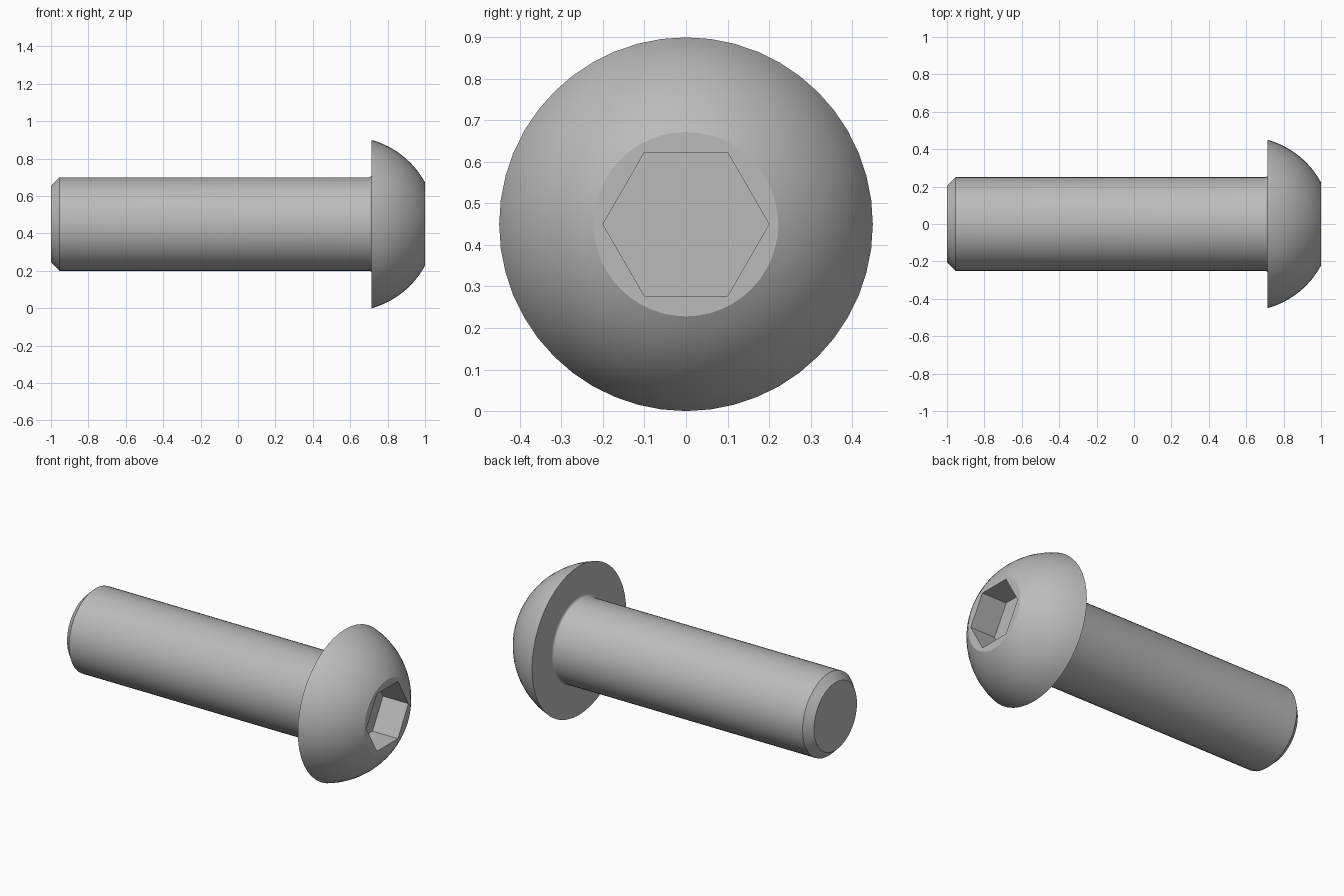
import bpy, bmesh, math
from mathutils import Vector

if "Cube" in bpy.data.objects:
    bpy.data.objects.remove(bpy.data.objects["Cube"], do_unlink=True)

AXIS_Z = 0.45
SEGMENTS = 48

steel = bpy.data.materials.new("grey_steel")
steel.use_nodes = True
GREY = (0.5, 0.5, 0.5, 1)
steel.diffuse_color = GREY
steel.node_tree.nodes["Principled BSDF"].inputs["Base Color"].default_value = GREY


def ring(bm, x, radius, count):
    """Circle of vertices around the bolt axis."""
    return [bm.verts.new((x, radius * math.cos(math.tau * i / count),
                          AXIS_Z + radius * math.sin(math.tau * i / count)))
            for i in range(count)]


def bridge(bm, a, b):
    n = len(a)
    for i in range(n):
        j = (i + 1) % n
        bm.faces.new((a[i], a[j], b[j], b[i]))


def lathe(bm, profile):
    rings = [ring(bm, x, r, SEGMENTS) for x, r in profile]
    for a, b in zip(rings, rings[1:]):
        bridge(bm, a, b)
    return rings


def loop_edges(bm, loop):
    return [bm.edges.get((loop[i - 1], loop[i])) for i in range(len(loop))]


def finish(bm, name):
    bm.normal_update()
    mesh = bpy.data.meshes.new(name)
    bm.to_mesh(mesh)
    bm.free()
    mesh.materials.append(steel)
    obj = bpy.data.objects.new(name, mesh)
    bpy.context.collection.objects.link(obj)
    bpy.ops.object.select_all(action='DESELECT')
    obj.select_set(True)
    bpy.context.view_layer.objects.active = obj
    bpy.ops.object.shade_smooth_by_angle(angle=math.radians(25))
    return obj


# Shank: chamfered tip, straight body, small fillet under the head
FILLET = 0.015
HEAD_X = 0.715
profile = [(-1, 0.205), (-0.955, 0.25)]
for i in range(5):
    t = math.pi / 2 * i / 4
    profile.append((HEAD_X - FILLET + FILLET * math.sin(t),
                    0.25 + FILLET * (1 - math.cos(t))))
bm = bmesh.new()
rings = lathe(bm, profile)
bm.faces.new(rings[0])
bmesh.ops.recalc_face_normals(bm, faces=bm.faces)
# Open under the head, so orient by the tip cap
bm.faces.ensure_lookup_table()
bm.normal_update()
if bm.faces[-1].normal.x > 0:
    bmesh.ops.reverse_faces(bm, faces=bm.faces)
finish(bm, "shank")

# Head: flat underside, spherical dome, flat front with a hexagonal socket
DOME_R, DOME_X = 0.467, 0.589
RIM, FRONT = 0.45, 0.222
start, end = math.asin(RIM / DOME_R), math.asin(FRONT / DOME_R)
STEPS = 12
profile = [(HEAD_X, 0.25 + FILLET)]
for i in range(STEPS + 1):
    a = start + (end - start) * i / STEPS
    profile.append((DOME_X + DOME_R * math.cos(a), DOME_R * math.sin(a)))
profile[1] = (HEAD_X, RIM)
profile[-1] = (1, FRONT)
bm = bmesh.new()
rings = lathe(bm, profile)
bm.faces.new(rings[0])
mouth = ring(bm, 1, 0.2, 6)
floor = ring(bm, 0.83, 0.2, 6)
bridge(bm, mouth, floor)
bm.faces.new(floor)
bmesh.ops.triangle_fill(bm, use_beauty=True, normal=Vector((1, 0, 0)),
                        edges=loop_edges(bm, rings[-1]) + loop_edges(bm, mouth))
bmesh.ops.recalc_face_normals(bm, faces=bm.faces)
finish(bm, "button_head")
